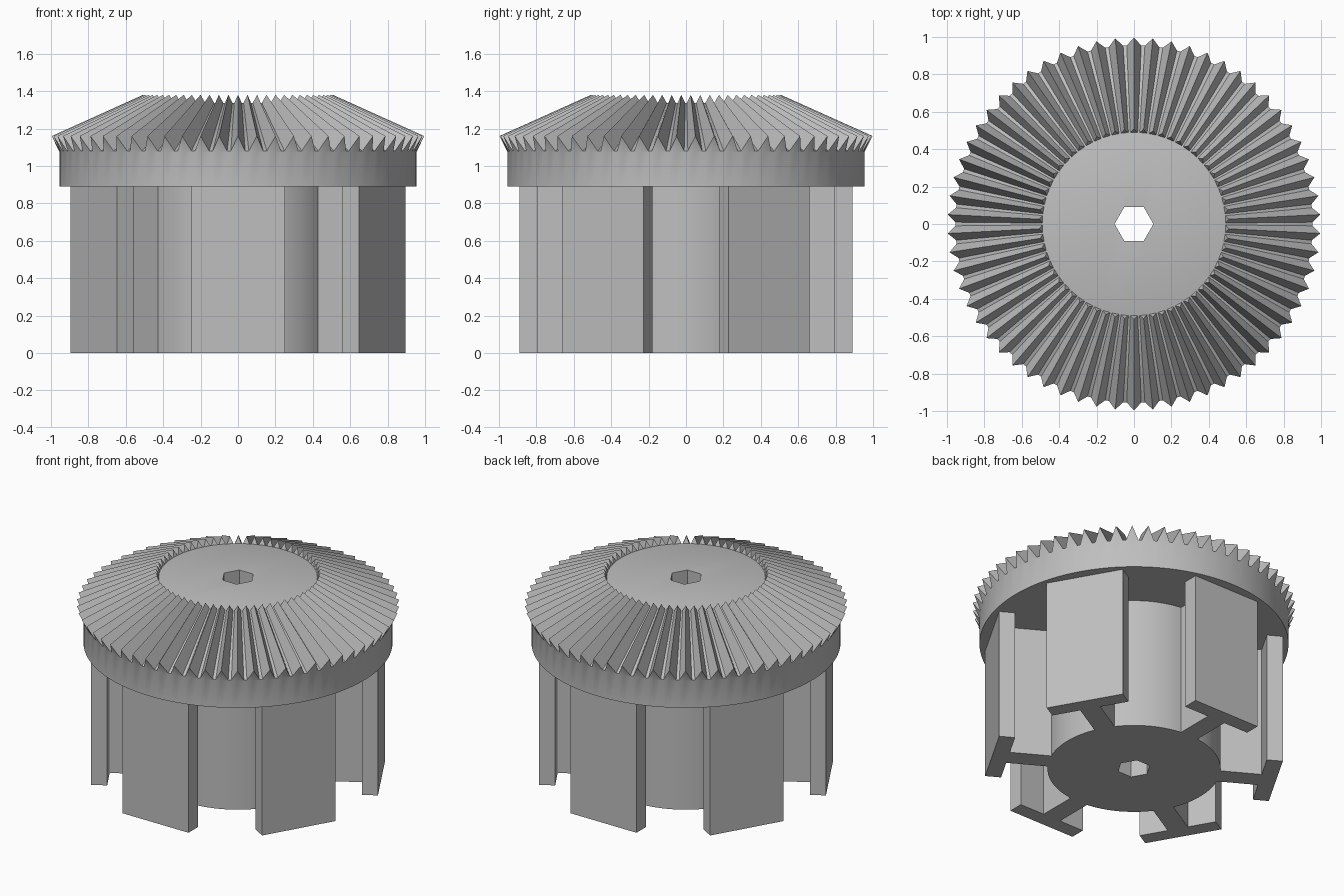
import bpy, bmesh, math
from mathutils import Matrix

cube = bpy.data.objects.get("Cube")
if cube:
    bpy.data.objects.remove(cube, do_unlink=True)

grey = bpy.data.materials.new("light grey")
grey.use_nodes = True
COLOUR = (0.52, 0.52, 0.52, 1)
grey.diffuse_color = COLOUR
grey.node_tree.nodes["Principled BSDF"].inputs["Base Color"].default_value = COLOUR

TEETH = 62
SPOKES = 6
BODY_TOP = 0.89


def make_object(name, bm):
    bmesh.ops.recalc_face_normals(bm, faces=bm.faces)
    mesh = bpy.data.meshes.new(name)
    bm.to_mesh(mesh)
    bm.free()
    mesh.materials.append(grey)
    obj = bpy.data.objects.new(name, mesh)
    bpy.context.collection.objects.link(obj)
    return obj


def activate(obj):
    bpy.ops.object.select_all(action='DESELECT')
    obj.select_set(True)
    bpy.context.view_layer.objects.active = obj


def prism(name, radius, sides, bottom, top):
    bm = bmesh.new()
    bmesh.ops.create_cone(bm, cap_ends=True, segments=sides, radius1=radius,
                          radius2=radius, depth=top - bottom,
                          matrix=Matrix.Translation((0, 0, (bottom + top) / 2)))
    return make_object(name, bm)


# Bevel gear: rim wall, slanted tooth ends, ridged cone and recessed flat top
def bevel_gear():
    valley = [(0.955, BODY_TOP), (0.955, 1.08), (0.49, 1.337)]
    peak = [(0.955, BODY_TOP), (0.997, 1.16), (0.508, 1.38)]
    bm = bmesh.new()
    rings = [[], [], [], []]
    rim = (0.955, 1.075)
    for i in range(TEETH):
        for offset, profile in ((0, peak), (0.4, valley), (0.6, valley)):
            a = (i + offset) * math.tau / TEETH + math.pi / 2
            points = [profile[0], rim, profile[1], profile[2]]
            for ring, (r, z) in zip(rings, points):
                ring.append(bm.verts.new((r * math.cos(a), r * math.sin(a), z)))
    count = len(rings[0])
    for low, high in zip(rings, rings[1:]):
        for i in range(count):
            j = (i + 1) % count
            bm.faces.new((low[i], low[j], high[j], high[i]))
    # Inner tooth ends stand on the edge of the flat top
    floor = [v for i, v in enumerate(rings[3]) if i % 3]
    for i in range(0, count, 3):
        bm.faces.new((rings[3][i - 1], rings[3][i], rings[3][i + 1]))
    bm.faces.new(floor)
    bm.faces.new(rings[0])
    return make_object("bevel_gear", bm)


gear = bevel_gear()
hub = prism("hub", 0.535, 96, 0, BODY_TOP)

# Hexagonal shaft hole through the gear and hub
cutter = prism("hex_hole_cutter", 0.104, 6, -0.5, 2)
cutter.hide_render = True
# Put two corners of the hexagon on the x axis
cutter.data.transform(Matrix.Rotation(math.pi / 6, 4, 'Z'))
for part in (gear, hub):
    cut = part.modifiers.new("hex_hole", 'BOOLEAN')
    cut.operation = 'DIFFERENCE'
    cut.solver = 'EXACT'
    cut.object = cutter
    activate(part)
    bpy.ops.object.modifier_apply(modifier=cut.name)
    bpy.ops.object.shade_smooth_by_angle(angle=math.radians(30))
bpy.data.objects.remove(cutter, do_unlink=True)


# T-shaped spokes: a web from the hub and an outer plate, as one extrusion
def spoke(index):
    web, half, inner, outer = 0.066, 0.25, 0.79, 0.89
    side = [(0.52, web), (inner, web), (inner, half), (outer, half)]
    outline = side + [(x, -y) for x, y in reversed(side)]
    bm = bmesh.new()
    face = bm.faces.new([bm.verts.new((x, y, 0)) for x, y in outline])
    new = bmesh.ops.extrude_face_region(bm, geom=[face])["geom"]
    moved = [g for g in new if isinstance(g, bmesh.types.BMVert)]
    bmesh.ops.translate(bm, verts=moved, vec=(0, 0, BODY_TOP))
    angle = (index + 0.5) * math.tau / SPOKES
    bm.transform(Matrix.Rotation(angle, 4, 'Z'))
    return make_object(f"spoke_{index + 1}", bm)


for n in range(SPOKES):
    spoke(n)
